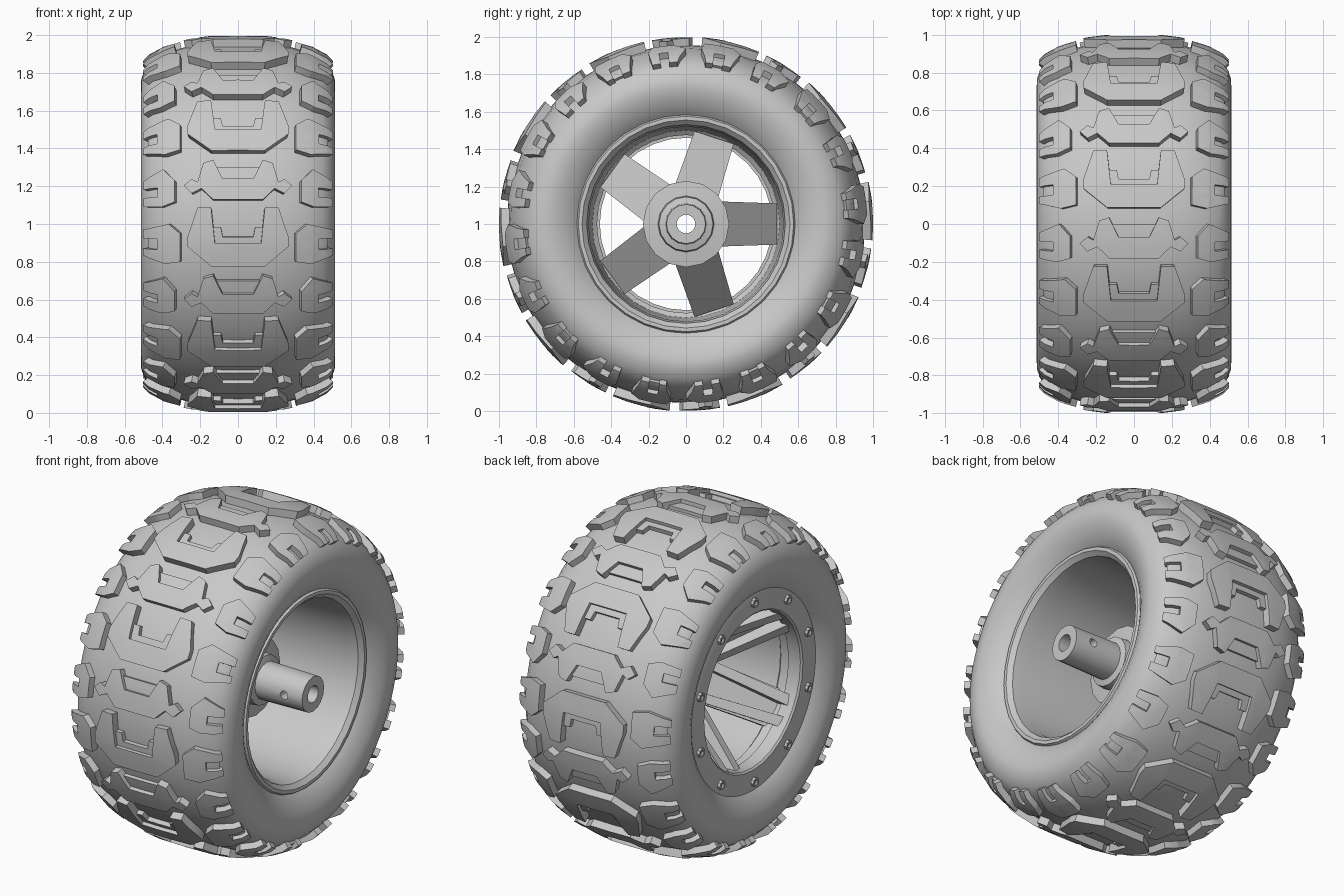
import bpy, bmesh, math
from mathutils import Vector

cube = bpy.data.objects.get("Cube")
if cube:
    bpy.data.objects.remove(cube, do_unlink=True)

grey = bpy.data.materials.new("mid_grey")
grey.use_nodes = True
grey.diffuse_color = (0.58, 0.58, 0.58, 1)
grey.node_tree.nodes["Principled BSDF"].inputs["Base Color"].default_value = (0.58, 0.58, 0.58, 1)

CENTRE_Z = 1.0
PERIODS = 10
STEP = 360 / PERIODS


def polar(x, r, deg, t=0.0):
    """Point at radius r and angle deg about the x axle, shifted t sideways."""
    a = math.radians(deg)
    return Vector((x, r * math.cos(a) - t * math.sin(a),
                   CENTRE_Z + r * math.sin(a) + t * math.cos(a)))


def finish(name, bm, angle=30):
    bmesh.ops.recalc_face_normals(bm, faces=bm.faces)
    mesh = bpy.data.meshes.new(name)
    bm.to_mesh(mesh)
    bm.free()
    mesh.materials.append(grey)
    obj = bpy.data.objects.new(name, mesh)
    bpy.context.collection.objects.link(obj)
    bpy.ops.object.select_all(action='DESELECT')
    obj.select_set(True)
    bpy.context.view_layer.objects.active = obj
    bpy.ops.object.shade_smooth_by_angle(angle=math.radians(angle))
    return obj


def lathe(name, profile, segments):
    """Spin a closed (x, radius) profile round the axle."""
    bm = bmesh.new()
    rings = [[bm.verts.new(polar(x, r, 360 * i / segments)) for x, r in profile]
             for i in range(segments)]
    n = len(profile)
    for i in range(segments):
        a, b = rings[i], rings[(i + 1) % segments]
        for j in range(n):
            k = (j + 1) % n
            bm.faces.new((a[j], a[k], b[k], b[j]))
    return finish(name, bm)


def bar(bm, deg, inner, outer):
    """Sloping box between two stations (radius, x_low, x_high, t_low, t_high)."""
    v = [bm.verts.new(polar(x, r, deg, t))
         for r, lo, hi, t0, t1 in (inner, outer) for x in (lo, hi) for t in (t0, t1)]
    for f in ((0, 1, 3, 2), (4, 6, 7, 5), (0, 4, 5, 1), (2, 3, 7, 6), (0, 2, 6, 4), (1, 5, 7, 3)):
        bm.faces.new([v[i] for i in f])


# Tyre carcass with a tight shoulder and a steep sidewall
crown = [(0, .955), (.15, .953), (.28, .937), (.38, .905), (.45, .868), (.49, .825), (.512, .77)]
half = crown + [(.514, .73), (.502, .68), (.478, .63), (.45, .59), (.42, .56)]
lathe("tyre", [(-x, r) for x, r in reversed(half[1:])] + half, 60)

# Arc length and normals along the crown, used to wrap the lugs
pts = [Vector(p) for p in crown]
arc = [0.0]
for p, q in zip(pts, pts[1:]):
    arc.append(arc[-1] + (q - p).length)
normals = [Vector((0, 1))]
for i in range(1, len(pts)):
    d = pts[min(i + 1, len(pts) - 1)] - pts[i - 1]
    normals.append(Vector((-d.y, d.x)).normalized())


def wrap(co):
    """Map flat (arc, angle, height) onto the crown."""
    s = abs(co.x)
    i = max(j for j in range(len(arc) - 1) if arc[j] <= s + 1e-6)
    f = (s - arc[i]) / (arc[i + 1] - arc[i])
    p = pts[i].lerp(pts[i + 1], f) + normals[i].lerp(normals[i + 1], f).normalized() * co.z
    return polar(math.copysign(p.x, co.x), p.y, 180 - math.degrees(co.y))


def lug(target, outline, offset, height):
    bm = bmesh.new()
    ys = [math.radians(a + offset) for s, a in outline]
    face = bm.faces.new([bm.verts.new((s, y, -.012)) for (s, a), y in zip(outline, ys)])
    top = bmesh.ops.extrude_face_region(bm, geom=[face])["geom"]
    for v in top:
        if isinstance(v, bmesh.types.BMVert):
            v.co.z = height
    bmesh.ops.triangulate(bm, faces=bm.faces)
    cuts = [((sign * a, 0, 0), (1, 0, 0)) for a in arc[1:-1] for sign in (-1, 1)] + [((0, 0, 0), (1, 0, 0))]
    cuts += [((0, min(ys) + (max(ys) - min(ys)) * k / 4, 0), (0, 1, 0)) for k in (1, 2, 3)]
    for co, no in cuts:
        bmesh.ops.bisect_plane(bm, geom=bm.verts[:] + bm.edges[:] + bm.faces[:],
                               dist=1e-5, plane_co=co, plane_no=no)
    for v in bm.verts:
        v.co = wrap(v.co)
    bmesh.ops.recalc_face_normals(bm, faces=bm.faces)
    temp = bpy.data.meshes.new("temp")
    bm.to_mesh(temp)
    bm.free()
    target.from_mesh(temp)
    bpy.data.meshes.remove(temp)


def mirrored(right):
    return right + [(-s, a) for s, a in reversed(right) if s > 0]


def flipped(outline):
    return [(-s, a) for s, a in reversed(outline)]


# Lug outlines as (arc length, degrees)
cup = mirrored([(0, -13), (.14, -13), (.26, -7), (.26, -4), (.21, 5), (.14, 5), (.12, -6), (0, -6)])
cup_ledge = mirrored([(0, -7), (.13, -7), (.13, -1), (.09, -1), (.08, -4), (0, -4)])
bridge = mirrored([(0, 7.5), (.13, 7.5), (.19, 11), (.24, 9.5), (.28, 12), (.24, 14),
                   (.21, 13), (.18, 19), (.13, 20), (.08, 14), (0, 14)])
bridge_ledge = mirrored([(0, 13), (.09, 13), (.13, 18), (0, 18)])
long_claw = [(.30, -12), (.38, -13), (.50, -11), (.50, -8.5), (.42, -8.5), (.42, -5),
             (.50, -5), (.50, -2), (.36, 0), (.30, -3)]
short_claw = [(.33, 7), (.40, 5.5), (.50, 6), (.50, 9), (.42, 9), (.42, 12),
              (.50, 12), (.50, 15), (.39, 18), (.33, 14)]
claw_ledge = [(.41, -9), (.49, -9), (.49, -4.5), (.41, -4.5)]

groups = {
    "centre_lugs": [(cup, .045), (cup_ledge, .025)],
    "bridge_lugs": [(bridge, .042), (bridge_ledge, .02)],
    "left_shoulder_lugs": [(long_claw, .038), (short_claw, .036), (claw_ledge, .015)],
}
groups["right_shoulder_lugs"] = [(flipped(o), h) for o, h in groups["left_shoulder_lugs"]]
for name, shapes in groups.items():
    bm = bmesh.new()
    for k in range(PERIODS):
        for outline, height in shapes:
            lug(bm, outline, k * STEP, height)
    finish(name, bm)

# Rim barrel with the flat bolt ring on the right
lathe("rim", [(.43, .59), (.455, .575), (.455, .555), (.43, .53), (.36, .52), (-.28, .50),
              (-.30, .475), (-.36, .475), (-.36, .46), (-.44, .46), (-.45, .47), (-.45, .61),
              (-.44, .63), (-.36, .60), (.36, .58)], 32)

# Hub flange, collar and hollow axle tube
hub = lathe("hub", [(-.02, .05), (.50, .05), (.50, .105), (.19, .11), (.18, .145),
                    (.13, .15), (.12, .23), (-.02, .23)], 16)

# Cross pin hole through the tube
bpy.ops.mesh.primitive_cylinder_add(vertices=12, radius=.025, depth=.5,
                                    location=(.38, 0, CENTRE_Z), rotation=(math.pi / 2, 0, 0))
cutter = bpy.context.object
cutter.hide_render = True
cut = hub.modifiers.new("pin_hole", 'BOOLEAN')
cut.operation = 'DIFFERENCE'
cut.solver = 'EXACT'
cut.object = cutter
bpy.ops.object.select_all(action='DESELECT')
hub.select_set(True)
bpy.context.view_layer.objects.active = hub
bpy.ops.object.modifier_apply(modifier=cut.name)
bpy.data.objects.remove(cutter, do_unlink=True)

# Five spokes: a sloping web with two ribs that draw together outwards
bm = bmesh.new()
for k in range(5):
    bar(bm, 72 * k, (.13, .04, .11, -.122, .122), (.485, -.34, -.26, -.11, .11))
    for lo, hi, out_lo, out_hi in ((-.12, -.07, -.09, -.03), (.07, .12, .03, .09)):
        bar(bm, 72 * k, (.13, -.03, .10, lo, hi), (.48, -.43, -.27, out_lo, out_hi))
finish("spokes", bm)

# Bolt heads with sunken sockets
bm = bmesh.new()
for k in range(10):
    c = polar(-.45, .54, STEP * (k + .5))
    loops = [[bm.verts.new(c + Vector((x, r * math.cos(i * math.pi / 4), r * math.sin(i * math.pi / 4))))
              for i in range(8)] for x, r in ((.01, .027), (-.018, .027), (-.018, .015), (-.004, .015))]
    for a, b in zip(loops, loops[1:]):
        for i in range(8):
            j = (i + 1) % 8
            bm.faces.new((a[i], a[j], b[j], b[i]))
    bm.faces.new(loops[0])
    bm.faces.new(loops[-1])
finish("rim_bolts", bm)
